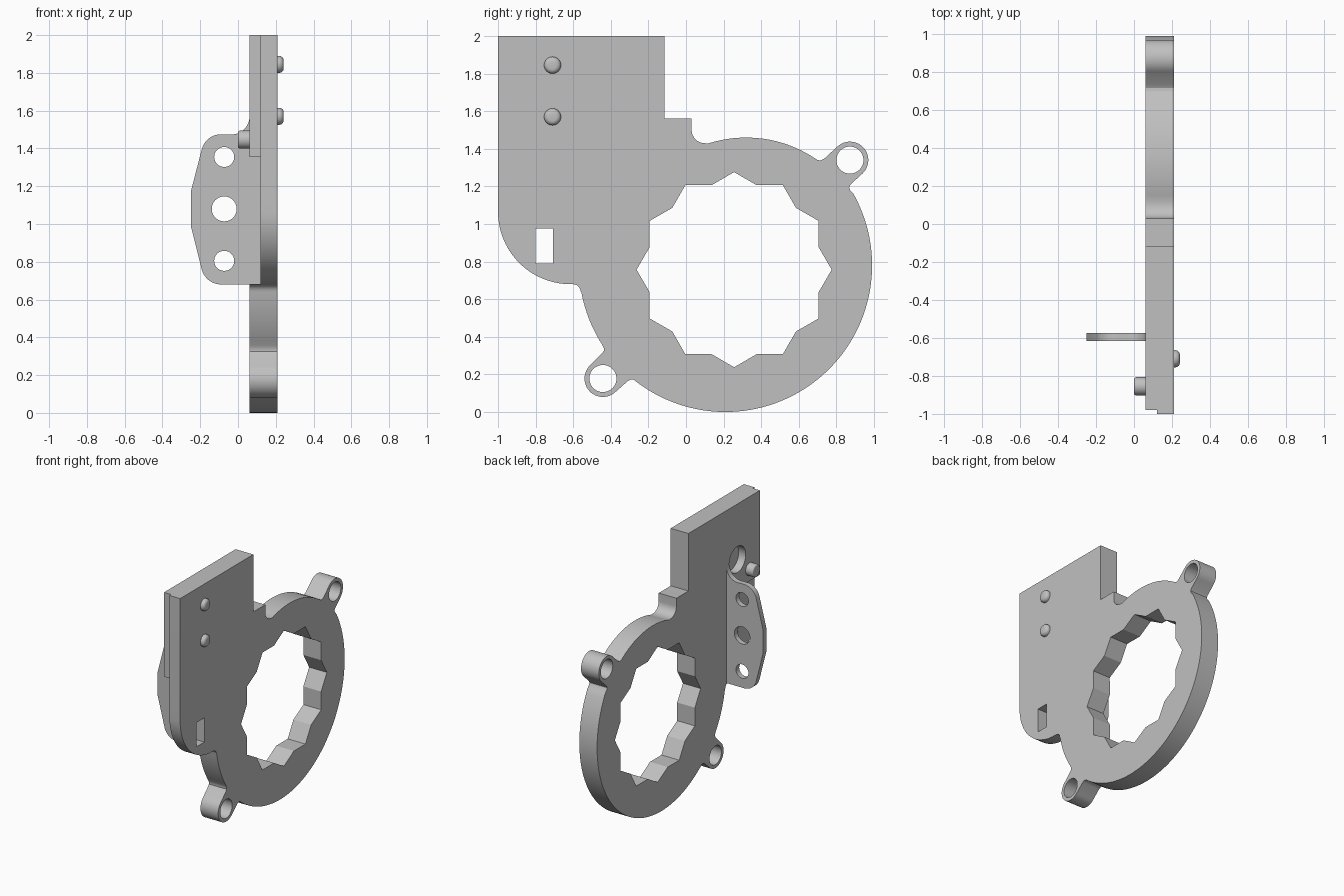
import bpy, bmesh
from math import cos, sin, pi, radians
from mathutils import Matrix

if "Cube" in bpy.data.objects:
    bpy.data.objects.remove(bpy.data.objects["Cube"], do_unlink=True)

grey = bpy.data.materials.new("plain grey")
grey.use_nodes = True
colour = (0.53, 0.53, 0.53, 1)
grey.diffuse_color = colour
grey.node_tree.nodes["Principled BSDF"].inputs["Base Color"].default_value = colour


def arc(a, b, r, start, end, n=10):
    """Points on an arc, angles in degrees."""
    angles = [radians(start + (end - start) * i / n) for i in range(n + 1)]
    return [(a + r * cos(t), b + r * sin(t)) for t in angles]


def circle(a, b, r, n=40):
    return arc(a, b, r, 0, 360, n)[:-1]


def finish(name, bm):
    bmesh.ops.recalc_face_normals(bm, faces=bm.faces)
    mesh = bpy.data.meshes.new(name)
    bm.to_mesh(mesh)
    bm.free()
    mesh.materials.append(grey)
    obj = bpy.data.objects.new(name, mesh)
    bpy.context.collection.objects.link(obj)
    return obj


def activate(obj):
    bpy.ops.object.select_all(action='DESELECT')
    obj.select_set(True)
    bpy.context.view_layer.objects.active = obj


def smooth(obj):
    activate(obj)
    bpy.ops.object.shade_smooth_by_angle(angle=radians(25))


def extrude(name, loops, axis, low, high):
    """Solid from an outline and hole loops, thickened along x or y."""
    bm = bmesh.new()
    for loop in loops:
        verts = [bm.verts.new((low, a, b) if axis == 'x' else (a, low, b)) for a, b in loop]
        for i, v in enumerate(verts):
            bm.edges.new((verts[i - 1], v))
    bmesh.ops.triangle_fill(bm, use_beauty=True, use_dissolve=False, edges=bm.edges[:])
    result = bmesh.ops.extrude_face_region(bm, geom=bm.faces[:])
    moved = [g for g in result["geom"] if isinstance(g, bmesh.types.BMVert)]
    d = high - low
    bmesh.ops.translate(bm, verts=moved, vec=(d, 0, 0) if axis == 'x' else (0, d, 0))
    return finish(name, bm)


def box(y0, y1, z0, z1):
    return [(y0, z0), (y1, z0), (y1, z1), (y0, z1)]


def cut(target, loop, low, high):
    """Subtract an extruded loop along x, then discard the cutter."""
    cutter = extrude("cutter", [loop], 'x', low, high)
    cutter.hide_render = True
    mod = target.modifiers.new("cut", 'BOOLEAN')
    mod.operation, mod.solver, mod.object = 'DIFFERENCE', 'EXACT', cutter
    activate(target)
    bpy.ops.object.modifier_apply(modifier=mod.name)
    bpy.data.objects.remove(cutter, do_unlink=True)


def stud(name, y, z, x0, x1, r, rounding):
    """Short round peg along x with a rounded outer rim at x1."""
    bm = bmesh.new()
    bmesh.ops.create_cone(bm, cap_ends=True, segments=32, radius1=r, radius2=r, depth=abs(x1 - x0))
    place = Matrix.Translation(((x0 + x1) / 2, y, z)) @ Matrix.Rotation(pi / 2, 4, 'Y')
    bmesh.ops.transform(bm, matrix=place, verts=bm.verts)
    rim = [e for e in bm.edges if all(abs(v.co.x - x1) < 1e-4 for v in e.verts)]
    bmesh.ops.bevel(bm, geom=rim, offset=rounding, segments=4, profile=0.5, affect='EDGES')
    smooth(finish(name, bm))


# Mounting plate and ring outline, clockwise from the top corner
outline = [(-1, 2), (-0.115, 2), (-0.115, 1.56), (0.03, 1.56)]
outline += arc(0.10, 1.50, 0.07, 180, 262)
outline += arc(0.32, 0.80, 0.66, 108, 57, 16)
outline += [(0.70, 1.34), (0.717, 1.338), (0.735, 1.347)]
outline += arc(0.872, 1.34, 0.098, 133, -47, 24)           # upper lug
outline += [(0.877, 1.212), (0.868, 1.196), (0.873, 1.18)]
outline += arc(0.21, 0.78, 0.78, 29, -127, 60)              # main rim
outline += [(-0.28, 0.173), (-0.295, 0.172), (-0.31, 0.164)]
outline += arc(-0.442, 0.178, 0.098, -47, -227, 24)         # lower lug
outline += [(-0.448, 0.31), (-0.437, 0.325), (-0.437, 0.338)]
outline += arc(0.21, 0.78, 0.78, -147, -170, 10)
outline += arc(-0.602, 0.638, 0.042, 5, 90, 6)
outline += arc(-0.615, 1.065, 0.385, 270, 180, 20)

# Twelve-point socket opening
socket = []
for i in range(24):
    r, t = (0.465 if i % 2 else 0.519), radians(15 * i)
    socket.append((0.256 + r * cos(t), 0.757 + r * sin(t)))

plate = extrude("ring_plate", [outline, socket, circle(0.872, 1.34, 0.072),
                               circle(-0.442, 0.178, 0.072),
                               box(-0.8, -0.707, 0.79, 0.975)], 'x', 0.06, 0.21)

# Rear recess beside the flange, edge step and round pocket
cut(plate, box(-1.1, -0.595, 0.5, 1.355), 0, 0.12)
cut(plate, box(-1.1, -0.98, 1.3, 2.1), 0, 0.12)
cut(plate, circle(-0.708, 1.575, 0.1), 0, 0.12)
smooth(plate)

# Upright side flange with three holes
side = [(0.12, 0.68)] + arc(-0.09, 0.785, 0.105, 270, 195)
side += [(-0.25, 0.99), (-0.25, 1.17)]
side += arc(-0.09, 1.37, 0.105, 165, 90)
side += arc(-0.035, 1.57, 0.096, 270, 360)
side += [(0.06, 1.355), (0.12, 1.355)]
holes = [circle(-0.073, z, r) for z, r in ((1.355, 0.053), (1.08, 0.066), (0.805, 0.053))]
smooth(extrude("side_flange", [side] + holes, 'y', -0.615, -0.575))

# Pegs
stud("upper_peg", -0.71, 1.845, 0.2, 0.242, 0.045, 0.024)
stud("lower_peg", -0.71, 1.57, 0.2, 0.242, 0.045, 0.024)
stud("rear_peg", -0.855, 1.447, 0.07, 0, 0.048, 0.012)
